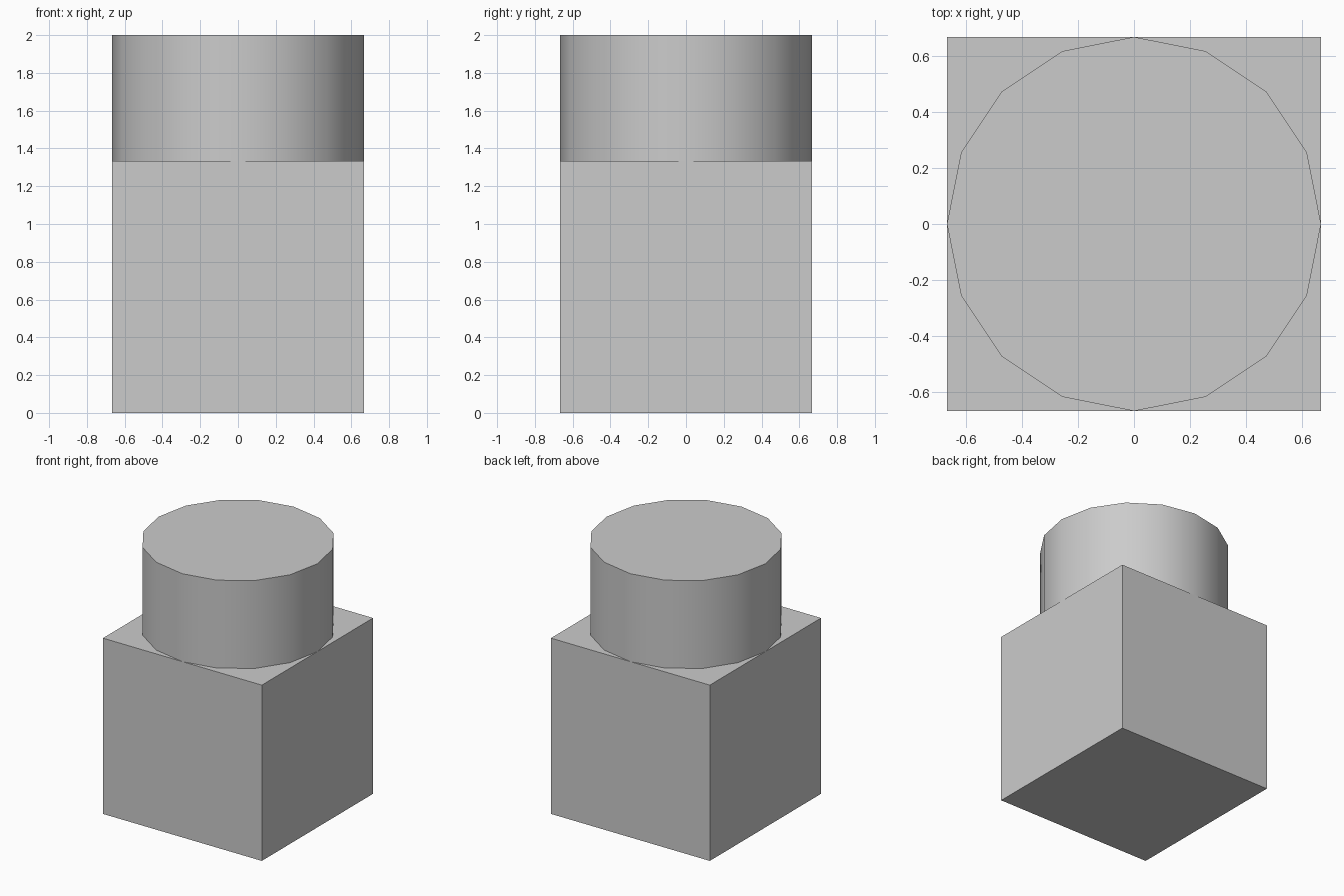
import bpy
import math

if "Cube" in bpy.data.objects:
    bpy.data.objects.remove(bpy.data.objects["Cube"])

SIDE = 4 / 3        # cube edge, also the drum diameter
DRUM_HEIGHT = 2 / 3

# Cube base standing on the ground
bpy.ops.mesh.primitive_cube_add(size=SIDE, location=(0, 0, SIDE / 2))
bpy.context.object.name = "cube_base"

# 16-sided drum on top, touching the middle of each cube edge
bpy.ops.mesh.primitive_cylinder_add(
    vertices=16, radius=SIDE / 2, depth=DRUM_HEIGHT,
    location=(0, 0, SIDE + DRUM_HEIGHT / 2))
bpy.context.object.name = "top_drum"
bpy.ops.object.shade_smooth_by_angle(angle=math.radians(30))
